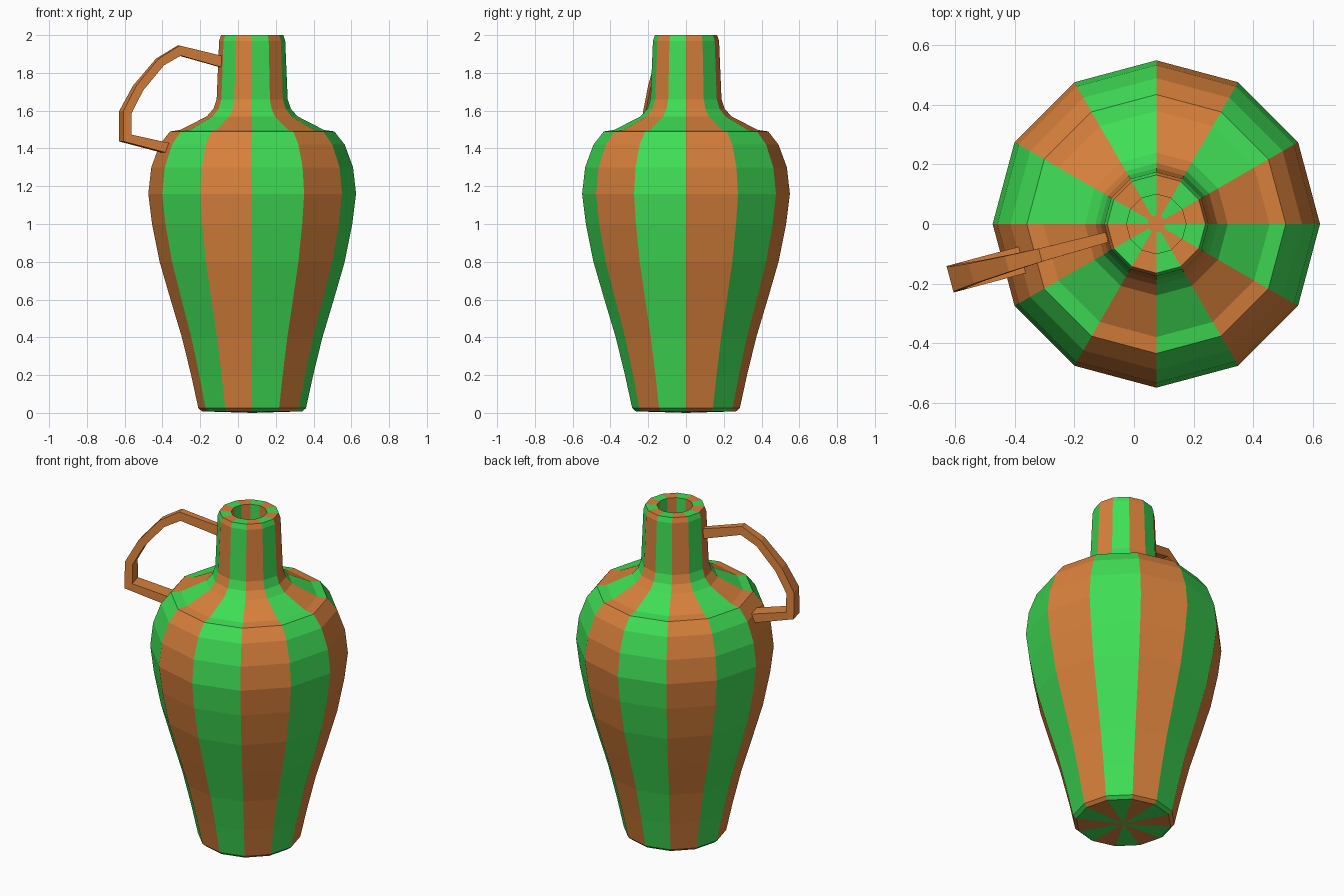
import bpy
import bmesh
from math import cos, sin, radians, tau
from mathutils import Vector

if "Cube" in bpy.data.objects:
    bpy.data.objects.remove(bpy.data.objects["Cube"])

SIDES = 12
AXIS = Vector((0.075, 0, 0))


def material(name, rgb):
    mat = bpy.data.materials.new(name)
    mat.use_nodes = True
    mat.diffuse_color = (*rgb, 1)
    mat.node_tree.nodes["Principled BSDF"].inputs["Base Color"].default_value = (*rgb, 1)
    return mat


orange = material("terracotta_orange", (0.69, 0.22, 0.045))
green = material("bright_green", (0.05, 0.73, 0.092))


def finish(name, bm, mats):
    mesh = bpy.data.meshes.new(name)
    bm.to_mesh(mesh)
    bm.free()
    for mat in mats:
        mesh.materials.append(mat)
    obj = bpy.data.objects.new(name, mesh)
    bpy.context.collection.objects.link(obj)
    return obj


# Striped jug body: (radius, height) from base centre, up the outside, into the mouth
profile = [
    (0, 0), (0.265, 0.008), (0.285, 0.025), (0.323, 0.2), (0.372, 0.4),
    (0.432, 0.6), (0.49, 0.8), (0.53, 1.0), (0.55, 1.16), (0.534, 1.3),
    (0.49, 1.42), (0.435, 1.49), (0.38, 1.498), (0.24, 1.57), (0.205, 1.61),
    (0.188, 1.66), (0.175, 1.97), (0.165, 2.0), (0.1, 2.0), (0.1, 1.78),
    (0.03, 1.78), (0, 1.78),
]
bm = bmesh.new()
rings = []
for r, z in profile:
    count = SIDES if r else 1
    rings.append([bm.verts.new(AXIS + Vector((r * cos(tau * i / SIDES), r * sin(tau * i / SIDES), z)))
                  for i in range(count)])
for low, high in zip(rings, rings[1:]):
    for i in range(SIDES):
        j = (i + 1) % SIDES
        if len(low) == 1:
            corners = [low[0], high[j], high[i]]
        elif len(high) == 1:
            corners = [low[i], low[j], high[0]]
        else:
            corners = [low[i], low[j], high[j], high[i]]
        face = bm.faces.new(corners)
        # Alternate vertical stripes, with a plain hub on the floor of the mouth
        face.material_index = 0 if len(high) == 1 else i % 2
finish("jug_body", bm, [orange, green])

# Handle: square bar that widens from the neck down to the shoulder
# (distance from axis, height, width, thickness)
path = [
    (0.15, 1.855, 0.034, 0.06), (0.40, 1.918, 0.045, 0.05), (0.505, 1.858, 0.055, 0.045),
    (0.625, 1.72, 0.07, 0.045), (0.695, 1.592, 0.085, 0.045), (0.695, 1.455, 0.092, 0.045),
    (0.44, 1.395, 0.092, 0.055),
]
out = Vector((cos(radians(195)), sin(radians(195)), 0))
side = Vector((-out.y, out.x, 0))
points = [AXIS + out * d + Vector((0, 0, z)) for d, z, w, t in path]
bm = bmesh.new()
rings = []
for k, (d, z, w, t) in enumerate(path):
    before = (points[k] - points[max(k - 1, 0)]).normalized()
    after = (points[min(k + 1, len(points) - 1)] - points[k]).normalized()
    tangent = (before + after).normalized()
    normal = side.cross(tangent)
    # Mitre the corners so the bar keeps its thickness
    mitre = 1 / max(tangent.dot(after if k == 0 else before), 0.5)
    rings.append([bm.verts.new(points[k] + side * (a * w / 2) + normal * (b * t / 2 * mitre))
                  for a, b in ((-1, -1), (1, -1), (1, 1), (-1, 1))])
for first, second in zip(rings, rings[1:]):
    for i in range(4):
        j = (i + 1) % 4
        bm.faces.new([first[i], first[j], second[j], second[i]])
bm.faces.new(rings[0])
bm.faces.new(rings[-1])
bmesh.ops.recalc_face_normals(bm, faces=bm.faces[:])
finish("handle", bm, [orange])
